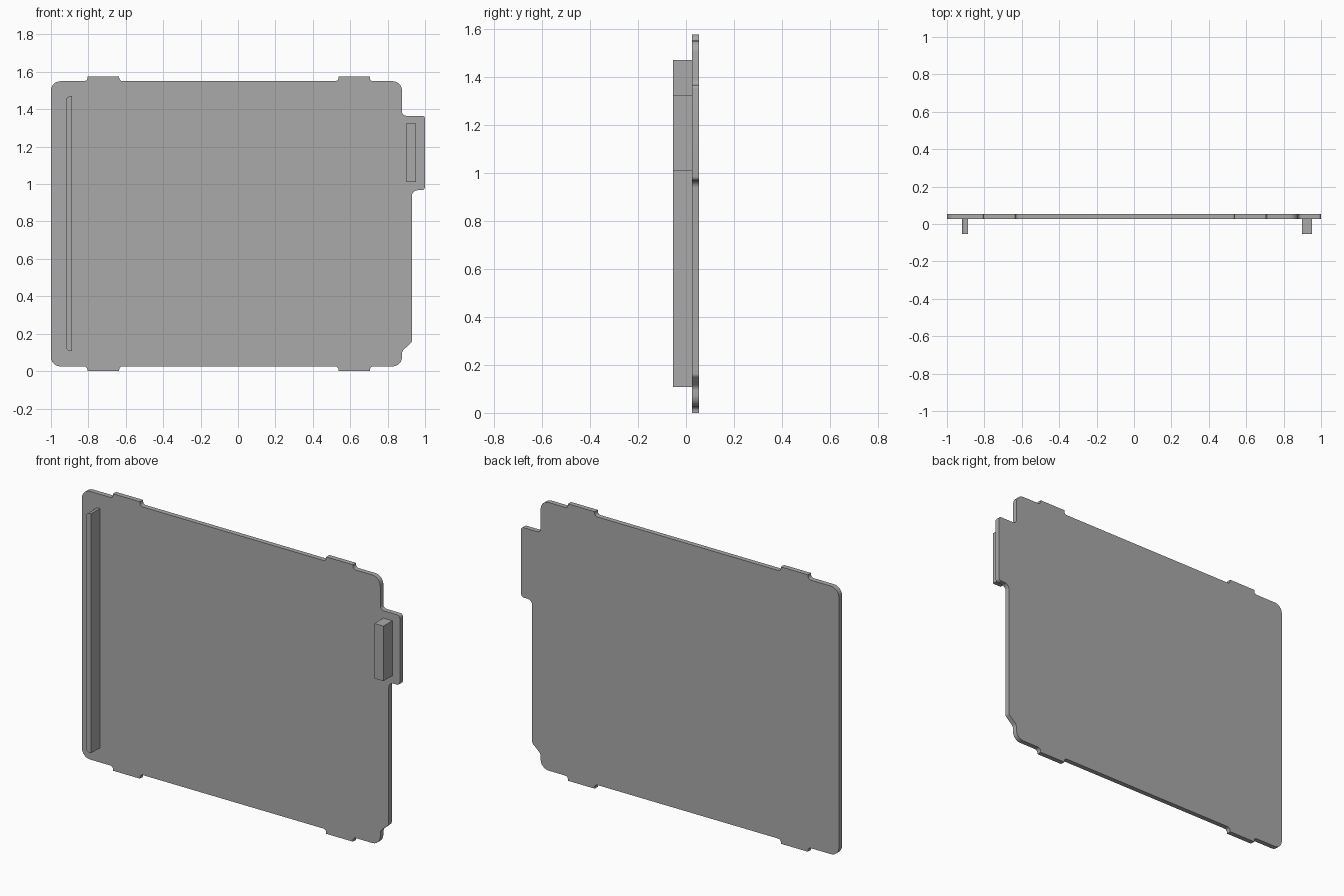
import bpy
import bmesh
import math
from mathutils import Vector

cube = bpy.data.objects.get("Cube")
if cube:
    bpy.data.objects.remove(cube, do_unlink=True)

# Single flat grey
grey = bpy.data.materials.new("plain_grey")
grey.use_nodes = True
grey.diffuse_color = (0.4, 0.4, 0.4, 1)
grey.node_tree.nodes["Principled BSDF"].inputs["Base Color"].default_value = (0.4, 0.4, 0.4, 1)


def fillet(corners, steps=6):
    """Round each (x, z, radius) corner of a closed outline with a tangent arc."""
    pts = []
    for i, (x, z, r) in enumerate(corners):
        p = Vector((x, z))
        if r == 0:
            pts.append(p)
            continue
        a = (Vector(corners[i - 1][:2]) - p).normalized()
        b = (Vector(corners[(i + 1) % len(corners)][:2]) - p).normalized()
        half = a.angle(b) / 2
        centre = p + (a + b).normalized() * (r / math.sin(half))
        start = p + a * (r / math.tan(half)) - centre
        end = p + b * (r / math.tan(half)) - centre
        sweep = start.angle_signed(end)
        for k in range(steps + 1):
            t = -sweep * k / steps
            c, s = math.cos(t), math.sin(t)
            pts.append(centre + Vector((c * start.x - s * start.y, s * start.x + c * start.y)))
    return pts


def extrude_outline(name, corners, y0, y1):
    """Make a solid from an x-z outline between two depths."""
    bm = bmesh.new()
    face = bm.faces.new([bm.verts.new((p.x, y0, p.y)) for p in fillet(corners)])
    moved = bmesh.ops.extrude_face_region(bm, geom=[face])["geom"]
    verts = [v for v in moved if isinstance(v, bmesh.types.BMVert)]
    bmesh.ops.translate(bm, verts=verts, vec=(0, y1 - y0, 0))
    bmesh.ops.recalc_face_normals(bm, faces=bm.faces)
    mesh = bpy.data.meshes.new(name)
    bm.to_mesh(mesh)
    bm.free()
    mesh.materials.append(grey)
    obj = bpy.data.objects.new(name, mesh)
    bpy.context.collection.objects.link(obj)
    bpy.ops.object.select_all(action="DESELECT")
    obj.select_set(True)
    bpy.context.view_layer.objects.active = obj
    bpy.ops.object.shade_smooth_by_angle(angle=math.radians(30))
    return obj


BOTTOM, TOP, HEIGHT = 0.025, 1.55, 1.575
FRONT, SEAT, BACK = -0.054, 0.026, 0.054
TABS = ((-0.805, -0.635), (0.537, 0.705))


def tabbed_edge(base, tip):
    """Corners of an edge with shallow tabs, running left to right."""
    edge = []
    for x0, x1 in TABS:
        edge += [(x0, base, 0.018), (x0, tip, 0), (x1, tip, 0), (x1, base, 0.018)]
    return edge


# Cover plate: bottom edge, stepped left side with latch tab, top edge, plain right side
outline = [(-1, BOTTOM, 0.05)] + tabbed_edge(BOTTOM, 0)
outline += [
    (0.877, BOTTOM, 0.05), (0.877, 0.107, 0.03), (0.93, 0.155, 0.02),
    (0.93, 0.967, 0.03), (1, 0.967, 0.018), (1, 1.365, 0.015),
    (0.877, 1.365, 0.022), (0.877, TOP, 0.05),
]
outline += tabbed_edge(TOP, HEIGHT)[::-1] + [(-1, TOP, 0.05)]
extrude_outline("cover_plate", outline, SEAT, BACK)

# Long rib with its outer corners rounded
extrude_outline("long_rib", [
    (-0.92, 0.108, 0.025), (-0.887, 0.108, 0), (-0.887, 1.47, 0), (-0.92, 1.47, 0.025),
], FRONT, SEAT)

# Short block on the latch tab
extrude_outline("latch_block", [
    (0.897, 1.01, 0), (0.953, 1.01, 0), (0.953, 1.323, 0), (0.897, 1.323, 0),
], FRONT, SEAT)
